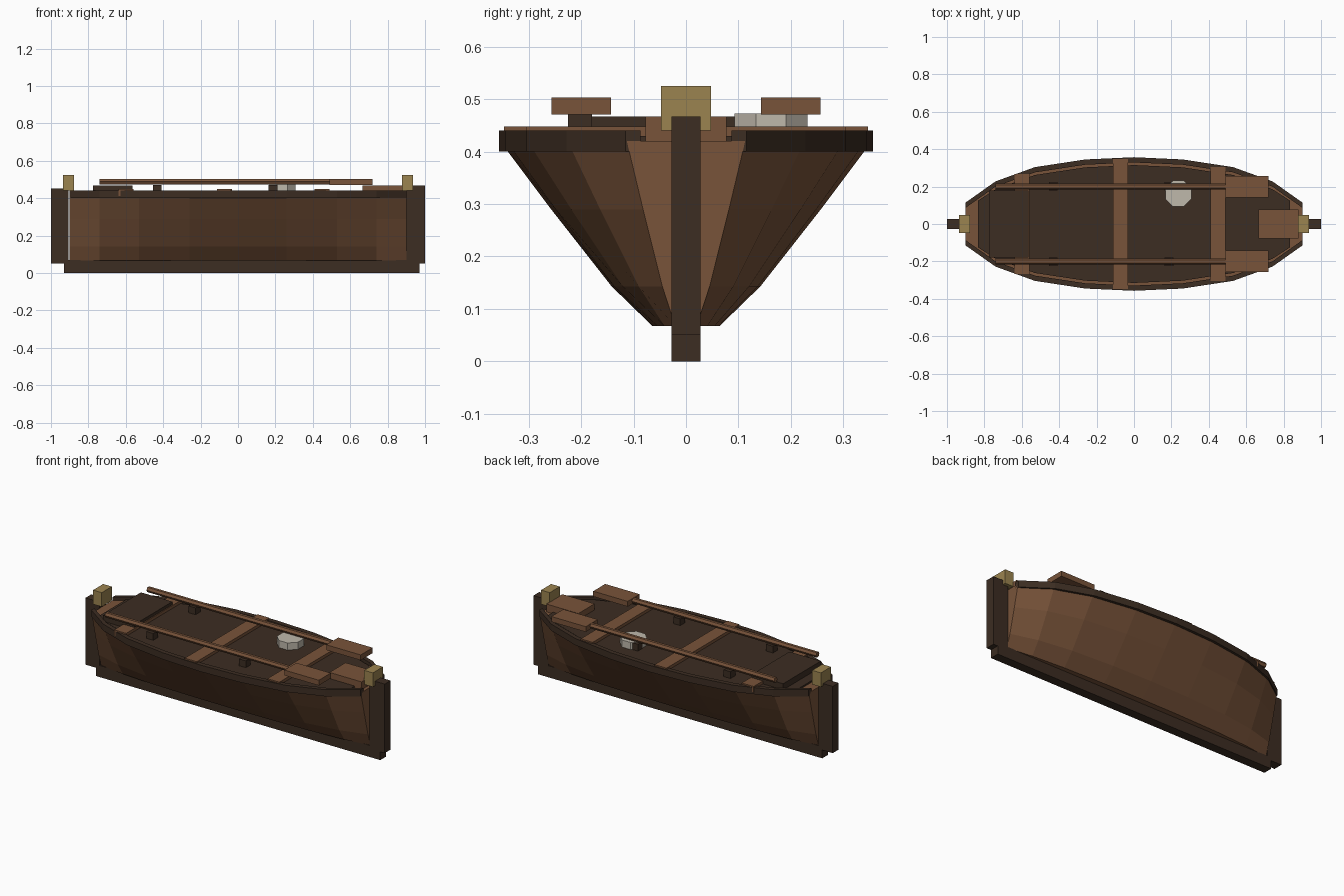
import bpy, bmesh, math
from mathutils import Matrix, Vector

if "Cube" in bpy.data.objects:
    bpy.data.objects.remove(bpy.data.objects["Cube"])


def material(name, rgb):
    m = bpy.data.materials.new(name)
    m.diffuse_color = (*rgb, 1)
    m.use_nodes = True
    m.node_tree.nodes["Principled BSDF"].inputs["Base Color"].default_value = m.diffuse_color
    return m


DARK = material("dark_wood", (0.045, 0.026, 0.016))
WOOD = material("brown_wood", (0.19, 0.088, 0.042))
GOLD = material("brass", (0.33, 0.23, 0.08))
PALE = material("pale_stone", (0.52, 0.48, 0.41))


def add(name, bm, mat):
    bmesh.ops.recalc_face_normals(bm, faces=bm.faces)
    me = bpy.data.meshes.new(name)
    bm.to_mesh(me)
    bm.free()
    me.materials.append(mat)
    ob = bpy.data.objects.new(name, me)
    bpy.context.collection.objects.link(ob)
    return ob


def box(name, x, y, z, mat):
    bm = bmesh.new()
    size = [b - a for a, b in (x, y, z)]
    mid = [(a + b) / 2 for a, b in (x, y, z)]
    bmesh.ops.create_cube(bm, size=1, matrix=Matrix.Translation(mid) @ Matrix.Diagonal((*size, 1)))
    return add(name, bm, mat)


def loft(name, rings, mat):
    bm = bmesh.new()
    loops = [[bm.verts.new(p) for p in r] for r in rings]
    n = len(loops[0])
    for a, b in zip(loops, loops[1:]):
        for i in range(n):
            j = (i + 1) % n
            bm.faces.new((a[i], a[j], b[j], b[i]))
    bm.faces.new(loops[0])
    bm.faces.new(loops[-1])
    return add(name, bm, mat)


def prism(name, sides, radius, depth, matrix, mat):
    bm = bmesh.new()
    bmesh.ops.create_cone(bm, cap_ends=True, segments=sides, radius1=radius,
                          radius2=radius, depth=depth, matrix=matrix)
    return add(name, bm, mat)


# Plan outline: station x and half width, mirrored fore and aft
half = [(0.9, 0.113), (0.74, 0.226), (0.53, 0.302), (0.26, 0.343)]
stations = [(-x, w) for x, w in half] + [(0, 0.355)] + [(x, w) for x, w in half[::-1]]

# Hull
section = [(0.18, 0.067), (0.40, 0.143), (0.725, 0.29), (1.0, 0.42)]
rings = []
for x, w in stations:
    right = [(x, w * k, z) for k, z in section]
    rings.append(right + [(px, -py, pz) for px, py, pz in right[::-1]])
loft("hull", rings, WOOD)

# Gunwale rails
for side, s in (("left", 1), ("right", -1)):
    loft("gunwale_" + side,
         [[(x, s * (w + d), z) for d, z in ((0.002, 0.40), (0.002, 0.44), (-0.026, 0.44), (-0.026, 0.40))]
          for x, w in stations], DARK)

# Inner floor
floor = [(-0.834, 0.125)] + [(x, w - 0.04) for x, w in stations[1:-1]] + [(0.834, 0.125)]
loft("floor", [[(x, w, 0.41), (x, w, 0.43), (x, -w, 0.43), (x, -w, 0.41)] for x, w in floor], DARK)

# Keel and end posts
k = (-0.028, 0.028)
box("keel", (-0.93, 0.97), k, (0, 0.07), DARK)
box("bow_post", (0.9, 1.0), k, (0.05, 0.467), DARK)
box("stern_post", (-1.0, -0.905), k, (0.05, 0.453), DARK)

# Cross slats
for i, (x, w) in enumerate(((-0.6, 0.268), (-0.073, 0.347), (0.45, 0.305))):
    box(f"cross_slat_{i + 1}", (x - 0.04, x + 0.04), (-w, w), (0.412, 0.448), WOOD)

# End seats and brass caps
box("stern_seat", (-0.775, -0.565), (-0.18, 0.18), (0.425, 0.467), DARK)
box("bow_seat", (0.665, 0.88), (-0.077, 0.077), (0.42, 0.467), WOOD)
for name, x in (("stern_cap", -0.906), ("bow_cap", 0.906)):
    box(name, (x - 0.029, x + 0.029), (-0.048, 0.048), (0.44, 0.525), GOLD)

# Oars and their rests
for side, s in (("left", 1), ("right", -1)):
    rod = Matrix.Translation((-0.12, s * 0.2, 0.488)) @ Matrix.Rotation(math.pi / 2, 4, 'Y')
    prism("oar_shaft_" + side, 6, 0.0165, 1.24, rod, WOOD)
    box("oar_blade_" + side, (0.49, 0.72), (s * 0.2 - 0.057, s * 0.2 + 0.057), (0.471, 0.503), WOOD)
    for i, x in enumerate((-0.432, 0.187)):
        box(f"oar_rest_{side}_{i + 1}", (x - 0.023, x + 0.023),
            (s * 0.202 - 0.023, s * 0.202 + 0.023), (0.425, 0.471), DARK)

# Octagonal bailer block
m = Matrix.Translation((0.237, 0.162, 0.449)) @ Matrix.Rotation(math.pi / 8, 4, 'Z')
prism("bailer", 8, 0.0753, 0.048, m, PALE)
